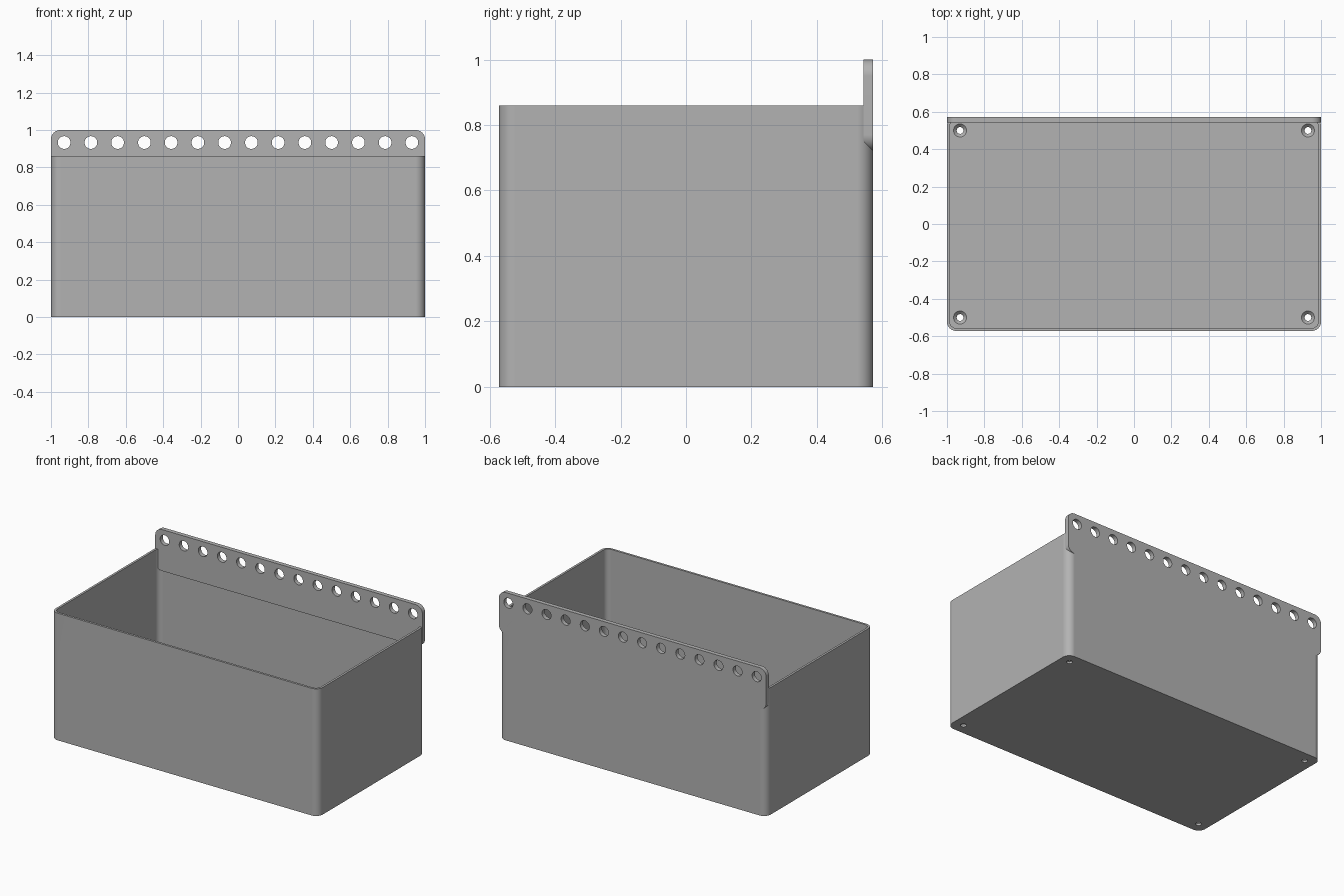
import bpy, bmesh, math
from mathutils import Matrix, Vector

cube = bpy.data.objects.get("Cube")
if cube:
    bpy.data.objects.remove(cube, do_unlink=True)

WIDTH, DEPTH, HEIGHT = 2.0, 1.144, 0.86
WALL, FLOOR, CORNER = 0.015, 0.03, 0.05

grey = bpy.data.materials.new("grey plastic")
grey.use_nodes = True
grey.diffuse_color = (0.45, 0.45, 0.45, 1)
grey.node_tree.nodes["Principled BSDF"].inputs["Base Color"].default_value = grey.diffuse_color


def make_object(name, bm):
    bmesh.ops.recalc_face_normals(bm, faces=bm.faces)
    mesh = bpy.data.meshes.new(name)
    bm.to_mesh(mesh)
    bm.free()
    mesh.materials.append(grey)
    obj = bpy.data.objects.new(name, mesh)
    bpy.context.collection.objects.link(obj)
    return obj


def rounded_prism(name, w, h, radius, length, matrix, segments=10):
    """Rounded rectangle in the local xy plane, extruded along local z."""
    bm = bmesh.new()
    verts = []
    for k, (sx, sy) in enumerate([(1, 1), (-1, 1), (-1, -1), (1, -1)]):
        for i in range(segments + 1):
            a = math.pi / 2 * (k + i / segments)
            verts.append(bm.verts.new((sx * (w / 2 - radius) + radius * math.cos(a),
                                       sy * (h / 2 - radius) + radius * math.sin(a), 0)))
    face = bm.faces.new(verts)
    top = bmesh.ops.extrude_face_region(bm, geom=[face])["geom"]
    bmesh.ops.translate(bm, vec=(0, 0, length),
                        verts=[v for v in top if isinstance(v, bmesh.types.BMVert)])
    bm.transform(matrix)
    return make_object(name, bm)


def add_cone(bm, r1, r2, depth, matrix):
    bmesh.ops.create_cone(bm, cap_ends=True, segments=32, radius1=r1, radius2=r2,
                          depth=depth, matrix=matrix)


def cut(obj, cutter):
    """Subtract the cutter and remove it."""
    mod = obj.modifiers.new("cut", 'BOOLEAN')
    mod.operation, mod.solver, mod.object = 'DIFFERENCE', 'EXACT', cutter
    bpy.context.view_layer.objects.active = obj
    bpy.ops.object.modifier_apply(modifier=mod.name)
    bpy.data.objects.remove(cutter, do_unlink=True)


# Open bin with rounded vertical corners
bin_body = rounded_prism("bin_body", WIDTH, DEPTH, CORNER, HEIGHT, Matrix())
cut(bin_body, rounded_prism("cavity", WIDTH - 2 * WALL, DEPTH - 2 * WALL, CORNER - WALL,
                            HEIGHT, Matrix.Translation((0, 0, FLOOR))))

# Countersunk screw holes in the floor corners
for hole_part, r1, r2, z, depth in (("screw_holes", 0.018, 0.018, 0.02, 0.08),
                                    ("countersinks", 0.012, 0.042, 0.022, 0.03)):
    bm = bmesh.new()
    for sx in (-1, 1):
        for sy in (-1, 1):
            add_cone(bm, r1, r2, depth, Matrix.Translation((sx * 0.93, sy * 0.5, z)))
    cut(bin_body, make_object(hole_part, bm))

# Rear mounting plate, flush with the back wall
PLATE_LOW, PLATE_TOP, PLATE_THICK = 0.72, 1.0, 0.029
upright = Matrix.Rotation(math.pi / 2, 4, 'X')
plate = rounded_prism("mounting_plate", WIDTH, PLATE_TOP - PLATE_LOW, CORNER, PLATE_THICK,
                      Matrix.Translation((0, DEPTH / 2, (PLATE_LOW + PLATE_TOP) / 2)) @ upright)

# Row of hanging holes
COUNT, PITCH = 14, 0.143
bm = bmesh.new()
for i in range(COUNT):
    x = (i - (COUNT - 1) / 2) * PITCH
    add_cone(bm, 0.034, 0.034, 0.2, Matrix.Translation((x, DEPTH / 2, 0.933)) @ upright)
cut(plate, make_object("hanging_holes", bm))

# Smooth rounded corners, crisp edges
for obj in (bin_body, plate):
    bpy.ops.object.select_all(action='DESELECT')
    obj.select_set(True)
    bpy.context.view_layer.objects.active = obj
    bpy.ops.object.shade_smooth_by_angle(angle=math.radians(30))
    mod = obj.modifiers.new("even_shading", 'WEIGHTED_NORMAL')
    mod.keep_sharp = True
